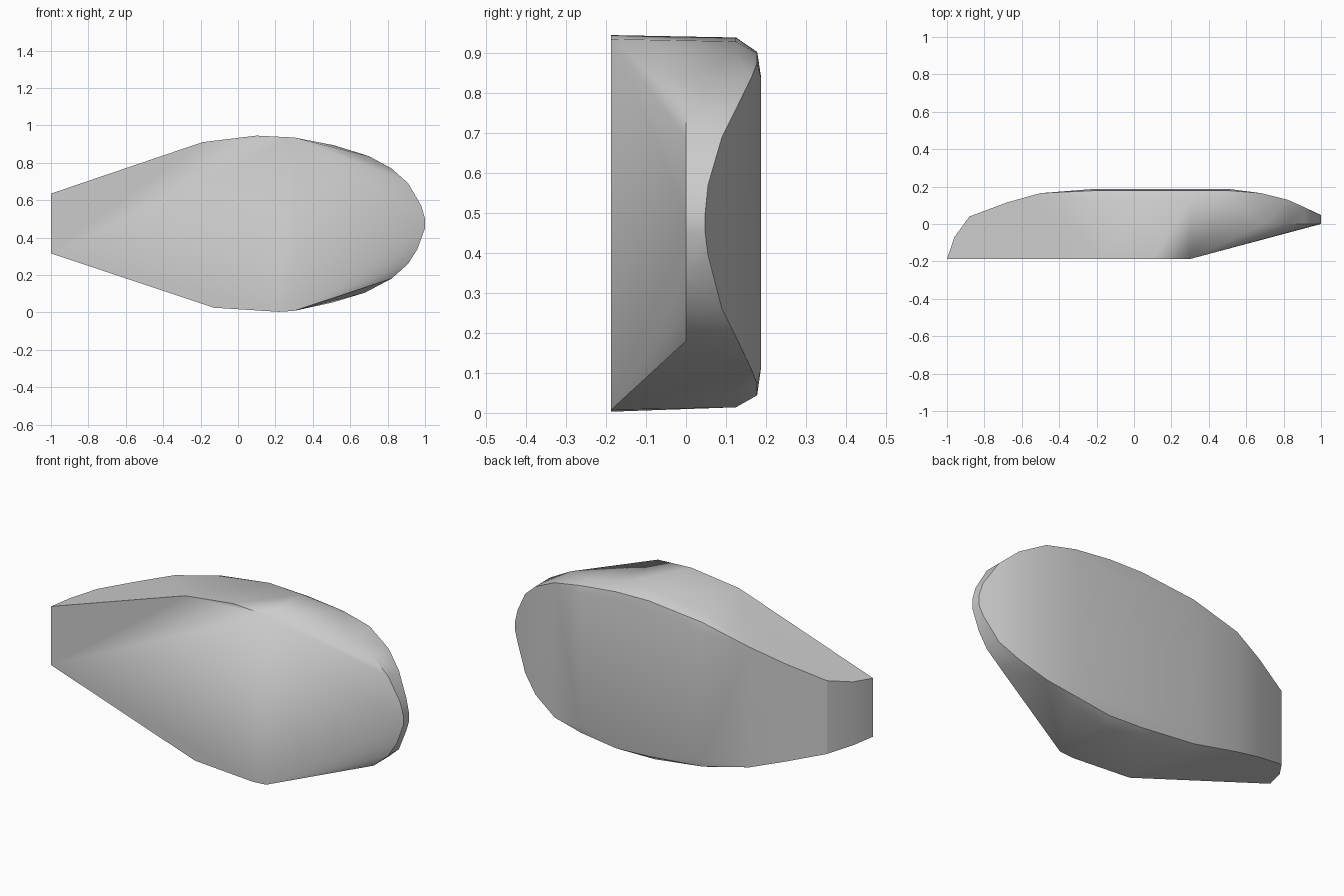
import bpy, bmesh, math

cube = bpy.data.objects.get("Cube")
if cube:
    bpy.data.objects.remove(cube, do_unlink=True)

stone = bpy.data.materials.new("plain_grey")
stone.use_nodes = True
grey = (0.6, 0.6, 0.6, 1)
stone.diffuse_color = grey
stone.node_tree.nodes["Principled BSDF"].inputs["Base Color"].default_value = grey

# Outline seen from the front: upper and lower rims as (x, z)
UPPER = [(-1, .635), (-.19, .91), (.1, .945), (.3, .935), (.51, .9), (.7, .835),
         (.82, .77), (.91, .69), (.98, .57), (1, .5)]
LOWER = [(-1, .315), (-.13, .025), (.22, .003), (.3, .008), (.5, .045), (.65, .09),
         (.82, .18), (.91, .26), (.96, .34), (1, .45)]
# Back profile seen from above: (x, y)
BACK = [(-1, -.187), (-.96, -.07), (-.88, .04), (-.68, .115), (-.5, .165),
        (.68, .165), (.82, .13), (.91, .09), (.98, .055), (1, .048)]
# Rounded back rim: (x, widest inset)
RIM = [(-.22, .07), (.1, .105), (.3, .09), (.51, .06)]


def height(rim, x):
    for (x0, z0), (x1, z1) in zip(rim, rim[1:]):
        if x <= x1:
            return z0 + (z1 - z0) * (x - x0) / (x1 - x0)
    return rim[-1][1]


points = []
for rim, inward in ((UPPER, -1), (LOWER, 1)):
    # Flat front face, then the front edge of the sloped nose
    points += [(x, -.187, z) for x, z in rim if x <= .3]
    points += [(x, 0, z) for x, z in rim if x >= .7]
    # Back profile carried out to the rim
    points += [(x, y, height(rim, x)) for x, y in BACK]
    # Rounded shoulder along the middle of the back
    for x, inset in RIM:
        z = height(rim, x)
        points += [(x, .125, z + inward * .006),
                   (x, .178, z + inward * inset * .4),
                   (x, .187, z + inward * inset)]

bm = bmesh.new()
for p in points:
    bm.verts.new(p)
bmesh.ops.remove_doubles(bm, verts=bm.verts, dist=.001)
hull = bmesh.ops.convex_hull(bm, input=bm.verts)
spare = {v for v in hull["geom_interior"] + hull["geom_unused"]
         if isinstance(v, bmesh.types.BMVert)}
bmesh.ops.delete(bm, geom=list(spare), context="VERTS")
bmesh.ops.dissolve_limit(bm, angle_limit=math.radians(1), verts=bm.verts, edges=bm.edges)
bmesh.ops.recalc_face_normals(bm, faces=bm.faces)

mesh = bpy.data.meshes.new("shell_body")
bm.to_mesh(mesh)
bm.free()
mesh.materials.append(stone)
body = bpy.data.objects.new("shell_body", mesh)
bpy.context.collection.objects.link(body)
bpy.context.view_layer.objects.active = body
body.select_set(True)
bpy.ops.object.shade_smooth_by_angle(angle=math.radians(30))
